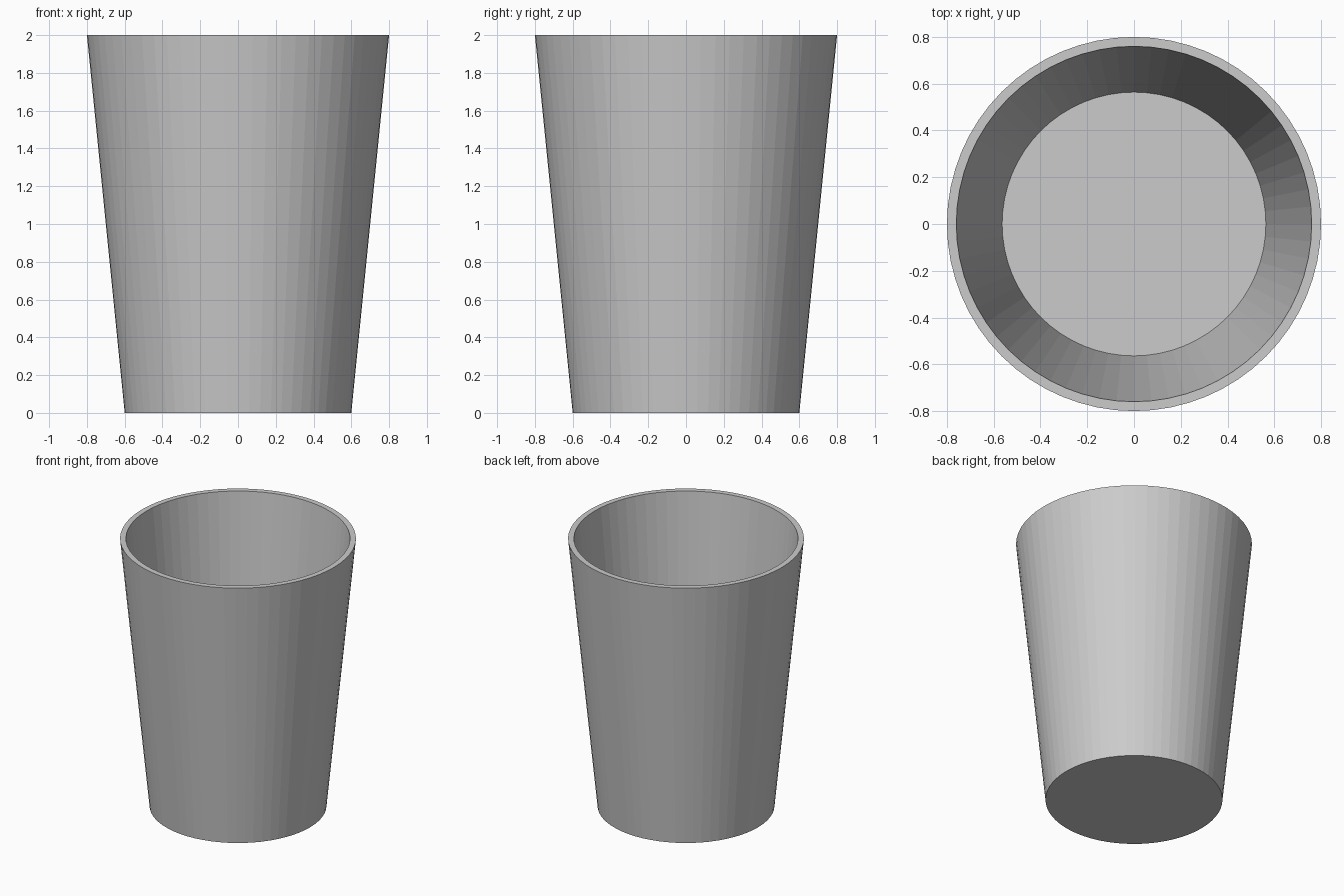
import bpy, bmesh, math

if "Cube" in bpy.data.objects:
    bpy.data.objects.remove(bpy.data.objects["Cube"])

SIDES = 64
# Wall profile (radius, height): outer base, outer rim, inner rim, inner floor
PROFILE = [(0.60, 0.0), (0.80, 2.0), (0.76, 2.0), (0.564, 0.04)]

bm = bmesh.new()


def ring(radius, z):
    return [bm.verts.new((radius * math.cos(2 * math.pi * i / SIDES),
                          radius * math.sin(2 * math.pi * i / SIDES), z))
            for i in range(SIDES)]


# Outer wall, flat rim and inner wall
rings = [ring(r, z) for r, z in PROFILE]
for a, b in zip(rings, rings[1:]):
    for i in range(SIDES):
        j = (i + 1) % SIDES
        bm.faces.new((a[i], a[j], b[j], b[i]))

# Underside and inner floor
bm.faces.new(rings[0][::-1])
bm.faces.new(rings[-1])
bmesh.ops.recalc_face_normals(bm, faces=bm.faces)

mesh = bpy.data.meshes.new("cup")
bm.to_mesh(mesh)
bm.free()
cup = bpy.data.objects.new("cup", mesh)
bpy.context.collection.objects.link(cup)
